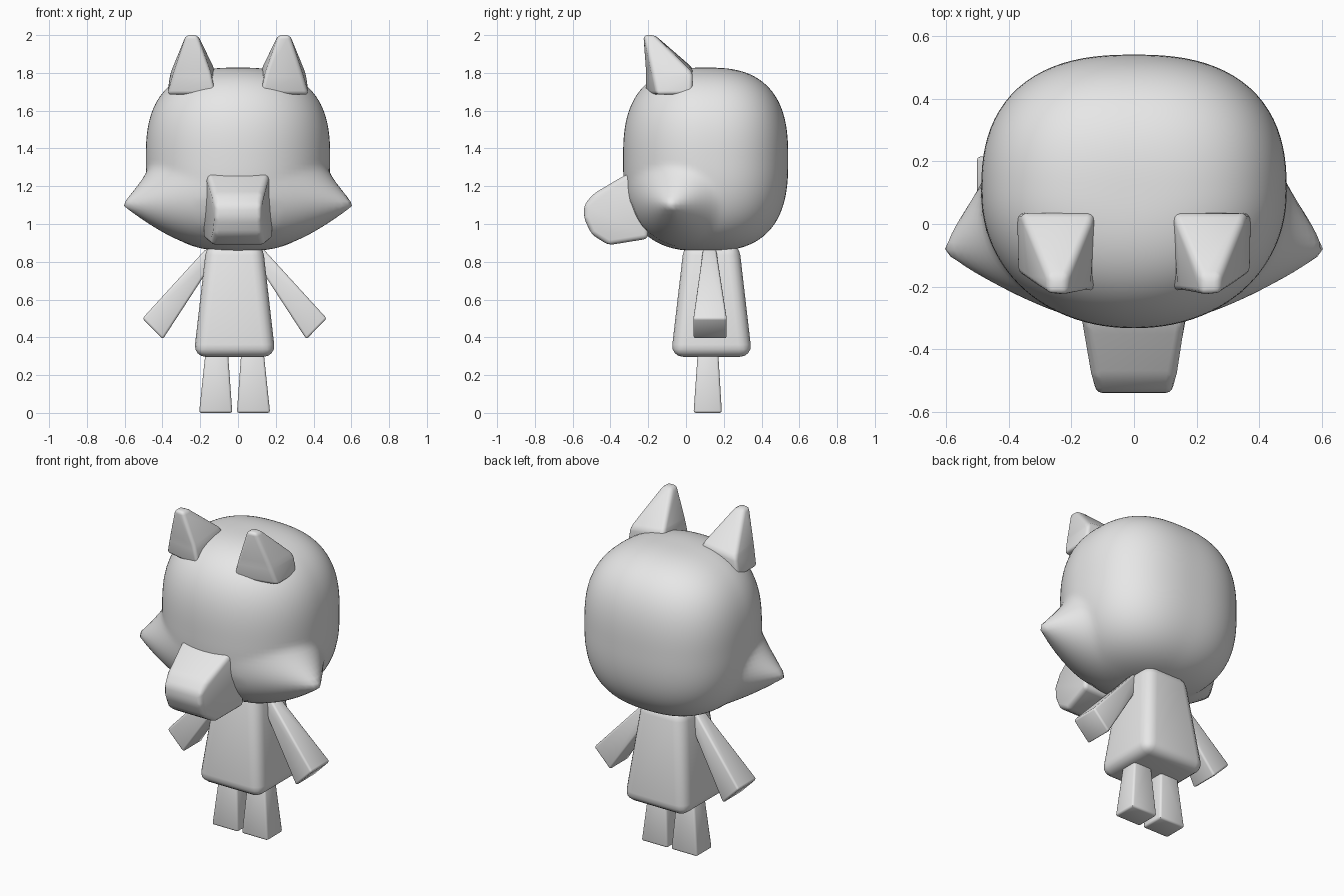
import bpy, bmesh, math
from mathutils import Vector

if "Cube" in bpy.data.objects:
    bpy.data.objects.remove(bpy.data.objects["Cube"], do_unlink=True)

grey = bpy.data.materials.new("plain_grey")
grey.use_nodes = True
COLOUR = (0.8, 0.8, 0.8, 1)
grey.diffuse_color = COLOUR
for node in grey.node_tree.nodes:
    if node.type == "BSDF_PRINCIPLED":
        node.inputs["Base Color"].default_value = COLOUR

BODY_X = -0.018     # the body sits slightly off the head's centre


def finish(name, bm, angle):
    bmesh.ops.recalc_face_normals(bm, faces=bm.faces)
    mesh = bpy.data.meshes.new(name)
    bm.to_mesh(mesh)
    bm.free()
    mesh.materials.append(grey)
    obj = bpy.data.objects.new(name, mesh)
    bpy.context.collection.objects.link(obj)
    bpy.ops.object.select_all(action="DESELECT")
    obj.select_set(True)
    bpy.context.view_layer.objects.active = obj
    bpy.ops.object.shade_smooth_by_angle(angle=math.radians(angle))


def loft(name, rings, width, segments=3):
    """Closed solid through rings of equal length, with rounded edges."""
    bm = bmesh.new()
    loops = [[bm.verts.new(p) for p in ring] for ring in rings]
    n = len(loops[0])
    for a, b in zip(loops, loops[1:]):
        for i in range(n):
            j = (i + 1) % n
            bm.faces.new((a[i], a[j], b[j], b[i]))
    bm.faces.new(loops[0][::-1])
    bm.faces.new(loops[-1])
    bmesh.ops.recalc_face_normals(bm, faces=bm.faces)
    bmesh.ops.bevel(bm, geom=bm.edges[:], offset=width, segments=segments,
                    profile=0.5, affect="EDGES", clamp_overlap=True)
    finish(name, bm, 50)


def rect(x0, x1, y0, y1, z):
    return [(x0, y0, z), (x1, y0, z), (x1, y1, z), (x0, y1, z)]


def place(ring, s, offset=0):
    """Put a ring on the left (s = 1) or the right (s = -1)."""
    return [(offset + s * x, y, z) for x, y, z in ring]


# Head: squarish ball, rounder at the front, with cheeks drawn out to points
bm = bmesh.new()
bmesh.ops.create_uvsphere(bm, u_segments=96, v_segments=64, radius=1)
for v in bm.verts:
    x, y, z = (abs(c) for c in v.co)
    n = 2.1 if v.co.y < 0 else 2.5
    k = ((x ** n + y ** n) ** (2.7 / n) + z ** 2.7) ** (-1 / 2.7)
    p = Vector((v.co.x * k * 0.488, v.co.y * k * 0.437 + 0.104, v.co.z * k * 0.486 + 1.342))
    dz = p.z - 1.1
    d = math.hypot((p.y + 0.09) / 0.27, dz / (0.21 if dz > 0 else 0.25))
    if d < 1 and abs(p.x) > 0.15:
        p.x += math.copysign(0.2 * (1 - d) ** 1.35, p.x)
    v.co = p
finish("head", bm, 60)

# Snout: side profile, narrowing towards the nose
profile = [(-0.2, 1.31), (-0.33, 1.255), (-0.49, 1.16), (-0.54, 1.1),
           (-0.54, 1.03), (-0.5, 0.945), (-0.41, 0.888), (-0.2, 0.922)]
sides = [[(s * max(0.125, 0.225 + 0.2 * y), y, z) for y, z in profile] for s in (-1, 1)]
loft("snout", sides, 0.025)

# Torso
loft("torso", [rect(BODY_X - 0.217, BODY_X + 0.217, -0.08, 0.35, 0.297),
               rect(BODY_X - 0.148, BODY_X + 0.148, -0.01, 0.28, 0.9)], 0.065, 4)

for side, s in (("left", 1), ("right", -1)):
    # Ears: upright at the front, sloping down behind, then cut off straight
    base = rect(0.118, 0.375, -0.215, 0.035, 1.685)
    base[1] = (0.375, -0.155, 1.685)
    middle = [(0.145, -0.215, 1.8), (0.34, -0.18, 1.8),
              (0.36, 0.035, 1.8), (0.125, 0.035, 1.83)]
    tip = rect(0.213, 0.275, -0.225, -0.165, 2.0)
    loft(side + "_ear", [place(r, s) for r in (base, middle, tip)], 0.02)

    # Legs flare out towards the foot
    foot = rect(0.012, 0.188, 0.04, 0.19, 0.0)
    hip = rect(0.038, 0.15, 0.065, 0.168, 0.36)
    loft(side + "_leg", [place(r, s, BODY_X) for r in (foot, hip)], 0.012, 2)

    # Arms widen towards the hand
    rings = []
    for (ox, oz), (ix, iz), y0, y1 in (((0.15, 0.87), (0.1, 0.82), 0.09, 0.16),
                                       ((0.488, 0.5), (0.38, 0.39), 0.038, 0.217)):
        quad = [(ox, y0, oz), (ox, y1, oz), (ix, y1, iz), (ix, y0, iz)]
        rings.append(place(quad, s, BODY_X))
    loft(side + "_arm", rings, 0.012, 2)
